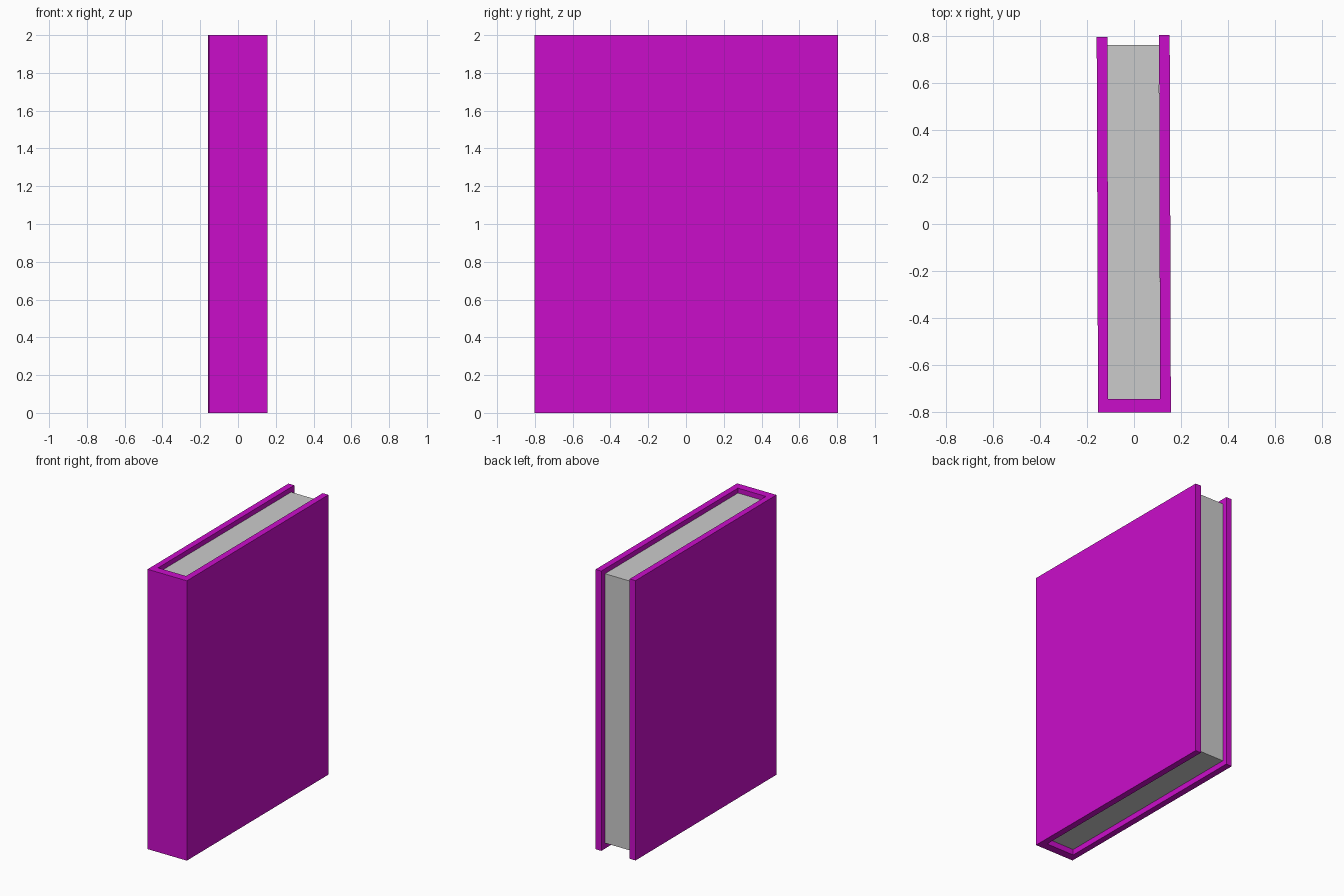
import bpy, bmesh

if "Cube" in bpy.data.objects:
    bpy.data.objects.remove(bpy.data.objects["Cube"])


def prism(name, outline, z0, z1, color=None):
    """Extrude an xy outline from z0 up to z1."""
    bm = bmesh.new()
    face = bm.faces.new([bm.verts.new((x, y, z0)) for x, y in outline])
    top = bmesh.ops.extrude_face_region(bm, geom=[face])["geom"]
    verts = [g for g in top if isinstance(g, bmesh.types.BMVert)]
    bmesh.ops.translate(bm, verts=verts, vec=(0, 0, z1 - z0))
    bmesh.ops.recalc_face_normals(bm, faces=bm.faces)
    mesh = bpy.data.meshes.new(name)
    bm.to_mesh(mesh)
    bm.free()
    obj = bpy.data.objects.new(name, mesh)
    bpy.context.collection.objects.link(obj)
    if color:
        mat = bpy.data.materials.new(name + "_color")
        mat.diffuse_color = color
        mat.use_nodes = True
        mat.node_tree.nodes["Principled BSDF"].inputs["Base Color"].default_value = mat.diffuse_color
        mesh.materials.append(mat)
    return obj


# Cover: U-shaped section, boards very slightly skewed
cover = [(-0.153, -0.803), (0.157, -0.802), (0.152, 0.804), (0.107, 0.804),
         (0.111, -0.745), (-0.110, -0.745), (-0.113, 0.797), (-0.159, 0.797)]
prism("cover", cover, 0.0, 2.0, (0.59, 0.004, 0.59, 1))

# Page block: set back from the cover edges on three sides
pages = [(-0.110, -0.745), (0.111, -0.745), (0.107, 0.762), (-0.113, 0.762)]
prism("pages", pages, 0.04, 1.965)
